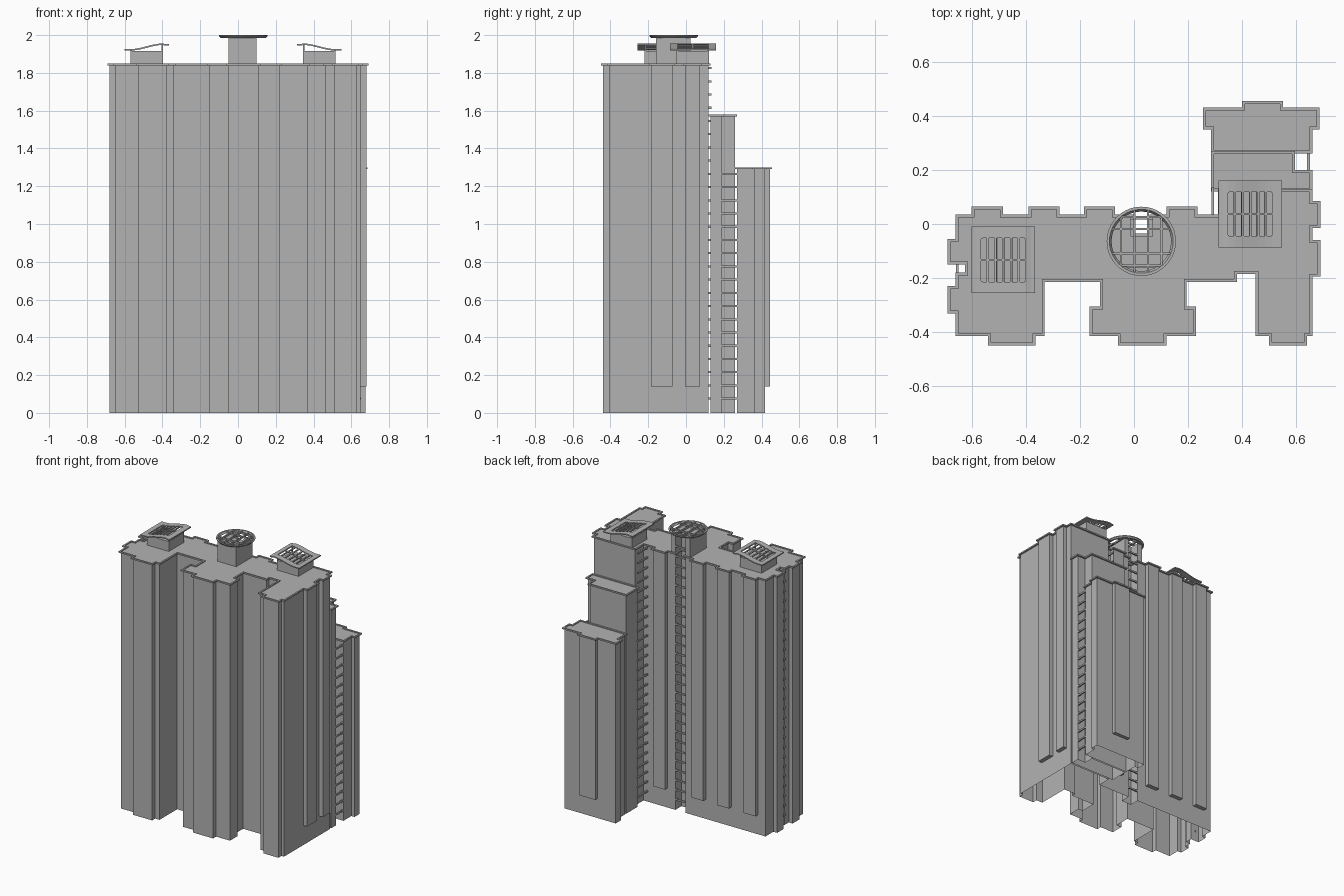
import bpy, bmesh, math

cube = bpy.data.objects.get("Cube")
if cube:
    bpy.data.objects.remove(cube, do_unlink=True)

concrete = bpy.data.materials.new("grey concrete")
concrete.use_nodes = True
GREY = (0.45, 0.45, 0.45, 1)
concrete.diffuse_color = GREY
concrete.node_tree.nodes["Principled BSDF"].inputs["Base Color"].default_value = GREY

RIM = 0.011      # cornice overhang
FLOOR = 0.07     # storey height
BAY_Z = 0.14     # underside of the raised bays


def finish(name, bm):
    mesh = bpy.data.meshes.new(name)
    bm.to_mesh(mesh)
    bm.free()
    mesh.materials.append(concrete)
    ob = bpy.data.objects.new(name, mesh)
    bpy.context.collection.objects.link(ob)
    return ob


def add_box(bm, x, y, z):
    """Box between (min, max) pairs."""
    v = bmesh.ops.create_cube(bm, size=1)["verts"]
    for p in v:
        p.co = [(a + b) / 2 + c * (b - a) for (a, b), c in zip((x, y, z), p.co)]


def inset(outline):
    """Move a counter-clockwise right-angled outline inward by the cornice width."""
    def normal(a, b):
        dx, dy = b[0] - a[0], b[1] - a[1]
        length = math.hypot(dx, dy)
        return dy / length, -dx / length
    out = []
    for i, p in enumerate(outline):
        n = normal(outline[i - 1], p)
        m = normal(p, outline[(i + 1) % len(outline)])
        out.append((p[0] - RIM * (n[0] + m[0]), p[1] - RIM * (n[1] + m[1])))
    return out


def loft(name, layers, cap_top=False):
    """Join stacked outlines given as (points, z)."""
    bm = bmesh.new()
    rings = [[bm.verts.new((x, y, z)) for x, y in pts] for pts, z in layers]
    for low, high in zip(rings, rings[1:]):
        for i in range(len(low)):
            j = (i + 1) % len(low)
            bm.faces.new((low[i], low[j], high[j], high[i]))
    if cap_top:
        bm.faces.new(rings[-1])
    return finish(name, bm)


def tower(name, base, full, top):
    """Open-bottomed walls plus a roof with an overhanging rim."""
    wall, outer = inset(full), full
    under = top - 0.01
    loft(name + "_walls", [(inset(base), 0), (inset(base), under)])
    loft(name + "_roof", [(wall, under), (outer, under), (outer, top),
                          (wall, top), (wall, top - 0.006)], True)


# Main tower outline, counter-clockwise
front = [(-.66, -.415), (-.54, -.415), (-.54, -.45), (-.365, -.45), (-.365, -.415),
         (-.33, -.415), (-.33, -.215), (-.125, -.215), (-.125, -.305), (-.165, -.305),
         (-.165, -.415), (-.06, -.415), (-.06, -.45), (.12, -.45), (.12, -.415),
         (.23, -.415), (.23, -.305), (.195, -.305), (.195, -.215), (.38, -.215),
         (.38, -.185), (.45, -.185), (.45, -.415), (.5, -.415), (.5, -.45),
         (.64, -.45), (.64, -.415), (.66, -.415)]
corner = [(.66, .13), (.31, .13), (.31, .035)]
core = [(.057, .035), (.057, -.035), (0, -.035), (0, .035)]
left = [(-.66, .035), (-.66, -.055), (-.69, -.055), (-.69, -.15), (-.625, -.15),
        (-.625, -.18), (-.66, -.18), (-.66, -.23), (-.69, -.23), (-.69, -.33), (-.66, -.33)]
side_bays = [(-.195, -.06), (-.015, .085)]
back_bays = [(.12, .235), (-.185, -.07), (-.39, -.275), (-.60, -.485)]


def side_steps():
    return [p for a, b in side_bays for p in ((.66, a), (.69, a), (.69, b), (.66, b))]


def back_steps(bays):
    return [p for a, b in bays for p in ((b, .035), (b, .065), (a, .065), (a, .035))]


TOP = 1.85
tower("main_tower", front + corner + core + left,
      front + side_steps() + corner + back_steps(back_bays[:1]) + core
      + back_steps(back_bays[1:]) + left, TOP)

# Stepped rear wing
middle = [(.285, .12), (.66, .12), (.66, .2), (.595, .2), (.595, .27), (.285, .27)]
tower("middle_tower", middle, middle, 1.58)
low_start = [(.285, .26), (.66, .26), (.66, .35), (.685, .35), (.685, .43)]
low_bump = [(.55, .43), (.55, .455), (.40, .455), (.40, .43)]
low_end = [(.255, .43), (.255, .35), (.285, .35)]
tower("low_tower", low_start + low_end, low_start + low_bump + low_end, 1.3)

# Raised bays that stop short of the ground
bm = bmesh.new()
for a, b in side_bays:
    add_box(bm, (.645, .69 - RIM), (a + RIM, b - RIM), (BAY_Z, TOP - .01))
for a, b in back_bays:
    add_box(bm, (a + RIM, b - RIM), (.02, .065 - RIM), (BAY_Z, TOP - .01))
add_box(bm, (.40 + RIM, .55 - RIM), (.41, .455 - RIM), (BAY_Z, 1.29))
finish("raised_bays", bm)


# Horizontal bars, one per floor, across the open slots
def slot_bars(name, x, y, top):
    bm = bmesh.new()
    for k in range(1, int(top / FLOOR) + 1):
        add_box(bm, x, y, (k * FLOOR, k * FLOOR + .011))
    finish(name, bm)


slot_bars("core_bars", (-.012, .069), (.016, .026), 1.95)
slot_bars("inner_corner_bars", (.286, .296), (.02, .135), 1.82)
slot_bars("rear_side_bars", (.64, .65), (.185, .275), 1.27)
slot_bars("left_side_bars", (-.658, -.648), (-.195, -.135), 1.82)


# Rooftop rooms with a wavy, slotted canopy
def canopy_room(name, cx, cy, flip):
    half = .086
    bm = bmesh.new()
    add_box(bm, (cx - half, cx + half), (cy - half, cy + half), (TOP - .01, 1.915))

    def height(x):
        t = max(-1, min(1, x * flip / .09))
        return 1.937 + .015 * math.sin(t * math.pi / 2) - (.004 if x * flip > .1 else 0)

    for sx in (-1, 1):
        for sy in (-1, 1):
            px, py = cx + sx * (half - .004), cy + sy * (half - .004)
            add_box(bm, (px - .004, px + .004), (py - .004, py + .004),
                    (1.91, height(sx * half)))
    finish(name + "_room", bm)

    cell, bar = 2 * half / 6, .004
    xs = [-.117, -.102]
    for i in range(6):
        xs += [-half + i * cell + bar, -half + (i + 1) * cell - bar]
    xs += [.102, .117]
    ys = [-.123, -half + bar, -bar, bar, half - bar, .123]
    bm = bmesh.new()
    grid = [[bm.verts.new((cx + x, cy + y, height(x))) for y in ys] for x in xs]
    for i in range(len(xs) - 1):
        for j in range(len(ys) - 1):
            hole = 2 <= i <= 12 and i % 2 == 0 and j in (1, 3)
            if not hole:
                bm.faces.new((grid[i][j], grid[i + 1][j], grid[i + 1][j + 1], grid[i][j + 1]))
    ob = finish(name + "_canopy", bm)
    mod = ob.modifiers.new("thickness", "SOLIDIFY")
    mod.thickness = .008
    mod.offset = 0


canopy_room("left_roof", -.483, -.133, 1)
canopy_room("right_roof", .43, .037, -1)

# Central stair room, notched at the back
stair = [(-.05, -.16), (.098, -.16), (.098, .024), (.068, .024),
         (.068, -.046), (-.011, -.046), (-.011, .024), (-.05, .024)]
loft("stair_room", [(stair, TOP - .01), (stair, 1.985)], True)

# Round lattice over the stair room
CX, CY, R = .027, -.064, .128


def circle(r, n=40):
    return [(CX + r * math.cos(2 * math.pi * i / n), CY + r * math.sin(2 * math.pi * i / n))
            for i in range(n)]


loft("lattice_ring", [(circle(R - .018), 1.986), (circle(R - .008), 1.986), (circle(R), 1.994),
                      (circle(R), 2), (circle(R - .01), 2), (circle(R - .018), 1.986)])
bm = bmesh.new()
for s in (-1, 1):
    for d in (.025, .075):
        h = math.sqrt((R - .01) ** 2 - d * d)
        x = CX + s * d
        add_box(bm, (x - .004, x + .004), (CY - h, CY + h), (1.986, 1.998))
    for d in (.045, .09):
        h = math.sqrt((R - .01) ** 2 - d * d)
        y = CY + s * d
        add_box(bm, (CX - h, CX + h), (y - .004, y + .004), (1.986, 1.998))
finish("lattice_bars", bm)
